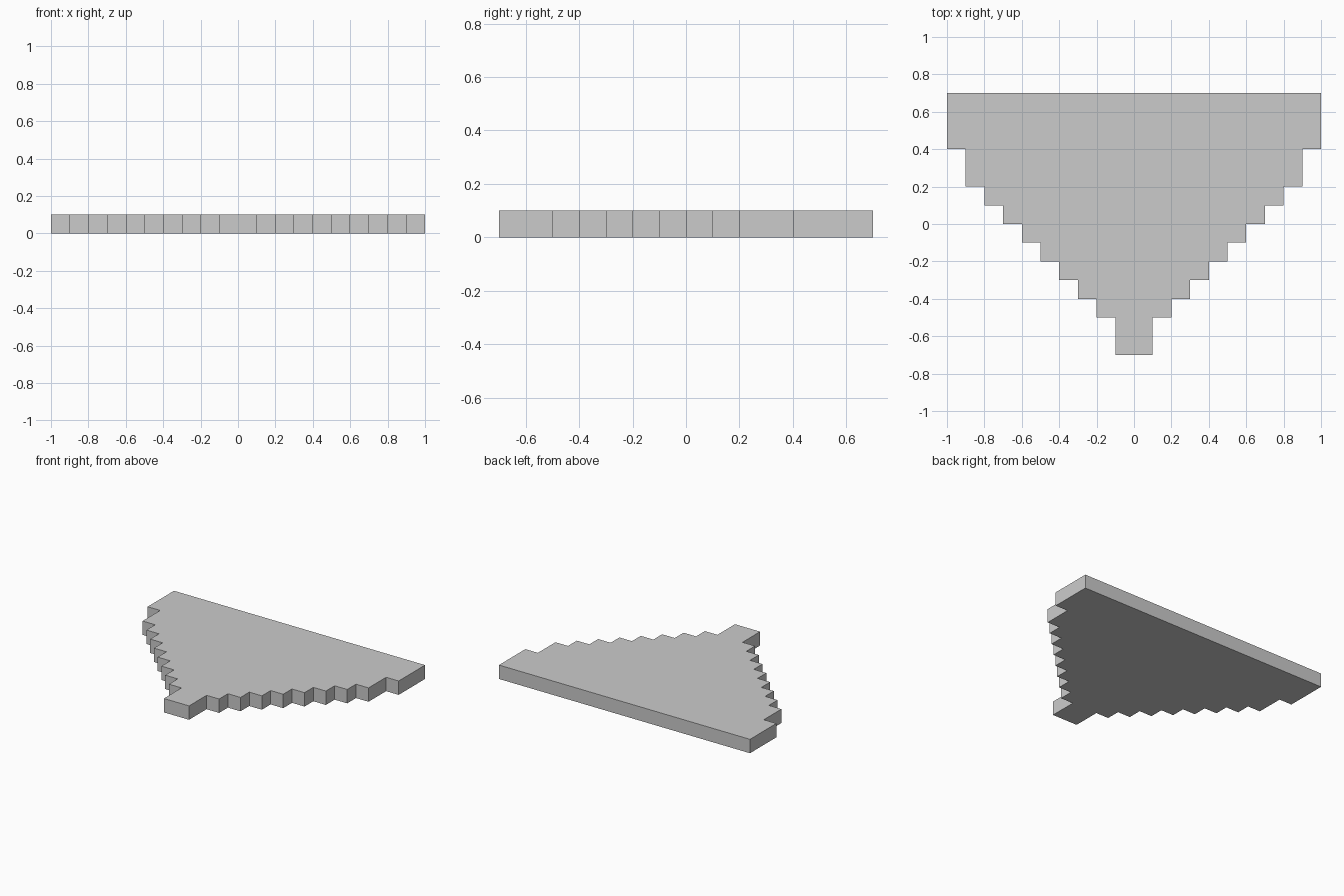
import bpy, bmesh

if "Cube" in bpy.data.objects:
    bpy.data.objects.remove(bpy.data.objects["Cube"])

THICKNESS = 0.1
# Front edge of each step; every step is 0.1 wider per side than the last
STEP_FRONTS = [-0.7, -0.5, -0.4, -0.3, -0.2, -0.1, 0.0, 0.1, 0.2, 0.4]
BACK = 0.7

# Right half of the stepped outline, front to back
right = []
for i, y in enumerate(STEP_FRONTS):
    half_width = 0.1 * (i + 1)
    y_end = STEP_FRONTS[i + 1] if i + 1 < len(STEP_FRONTS) else BACK
    right += [(half_width, y), (half_width, y_end)]

# Mirror to close the outline, then extrude it into a slab
outline = right + [(-x, y) for x, y in reversed(right)]
bm = bmesh.new()
base = bm.faces.new([bm.verts.new((x, y, 0)) for x, y in outline])
top = bmesh.ops.extrude_face_region(bm, geom=[base], use_keep_orig=True)
bmesh.ops.translate(bm, vec=(0, 0, THICKNESS),
                    verts=[g for g in top["geom"] if isinstance(g, bmesh.types.BMVert)])
bmesh.ops.recalc_face_normals(bm, faces=bm.faces)

mesh = bpy.data.meshes.new("stepped_plate")
bm.to_mesh(mesh)
bm.free()
bpy.context.collection.objects.link(bpy.data.objects.new("stepped_plate", mesh))
